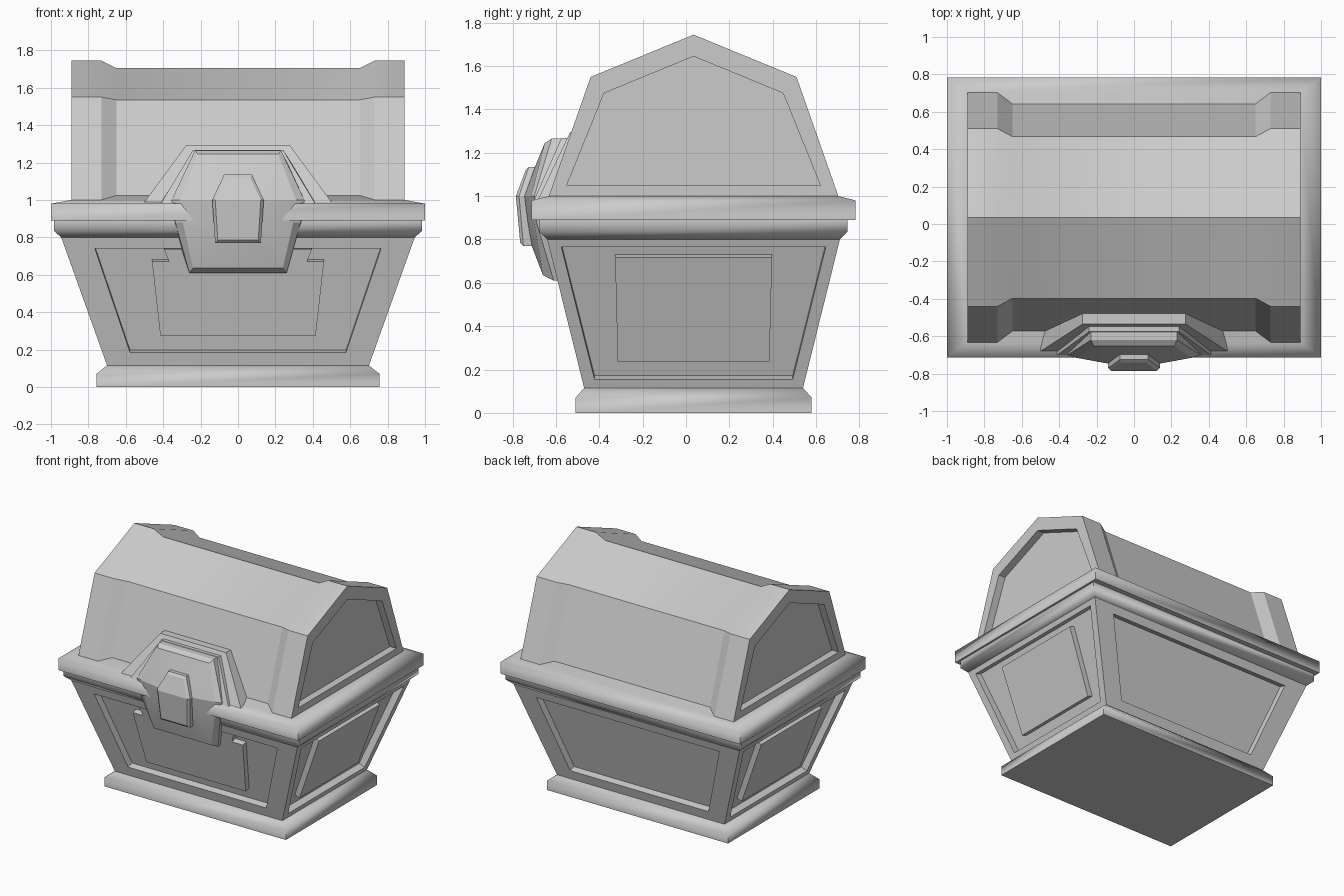
import bpy, bmesh, math
from mathutils import Vector

if "Cube" in bpy.data.objects:
    bpy.data.objects.remove(bpy.data.objects["Cube"], do_unlink=True)

grey = bpy.data.materials.new("plain grey")
grey.use_nodes = True
colour = (0.6, 0.6, 0.6, 1)
grey.diffuse_color = colour
grey.node_tree.nodes["Principled BSDF"].inputs["Base Color"].default_value = colour

MID_Y = 0.035  # chest centre; the lock sticks out further in front


def make(name, bm, y=MID_Y, angle=30):
    bmesh.ops.remove_doubles(bm, verts=bm.verts, dist=0.0005)
    bmesh.ops.recalc_face_normals(bm, faces=bm.faces)
    mesh = bpy.data.meshes.new(name)
    bm.to_mesh(mesh)
    bm.free()
    mesh.materials.append(grey)
    ob = bpy.data.objects.new(name, mesh)
    bpy.context.collection.objects.link(ob)
    ob.location.y = y
    bpy.ops.object.select_all(action="DESELECT")
    ob.select_set(True)
    bpy.context.view_layer.objects.active = ob
    bpy.ops.object.shade_smooth_by_angle(angle=math.radians(angle))
    return ob


def bridge(bm, a, b):
    """Quads between two closed rings of points."""
    n = len(a)
    for i in range(n):
        j = (i + 1) % n
        bm.faces.new([bm.verts.new(p) for p in (a[i], a[j], b[j], b[i])])


def cap(bm, ring):
    bm.faces.new([bm.verts.new(p) for p in ring])


def loft(bm, rings, start=True, end=True):
    for a, b in zip(rings, rings[1:]):
        bridge(bm, a, b)
    if start:
        cap(bm, rings[0])
    if end:
        cap(bm, rings[-1])


def rect(hx, hy, z):
    return [(-hx, -hy, z), (hx, -hy, z), (hx, hy, z), (-hx, hy, z)]


def recessed(bm, outer, inner, floor):
    """Frame, recess walls and recess floor."""
    bridge(bm, outer, inner)
    bridge(bm, inner, floor)
    cap(bm, floor)


# Mouldings: plinth, and the rim between body and lid
bm = bmesh.new()
loft(bm, [rect(.757, .545, 0), rect(.757, .545, .07), rect(.70, .505, .115)])
make("plinth", bm, angle=60)

bm = bmesh.new()
loft(bm, [rect(.945, .675, .80), rect(.985, .71, .835), rect(.985, .71, .89)])
make("lower_rim", bm, angle=60)

bm = bmesh.new()
loft(bm, [rect(1, .748, .89), rect(1, .748, .98), rect(.89, .67, 1.0),
          rect(.83, .59, 1.03)])
make("upper_rim", bm, angle=85)

# Body with a recess in each leaning wall
LOW, HIGH, DEPTH = .115, .80, .05


def wall(axis, sign, u, z, d=0):
    """Point on a leaning wall, moved out by d along its normal."""
    low, grow = ((.70, .245), (.505, .17))[axis]
    t = (z - LOW) / (HIGH - LOW)
    lean = math.atan2(grow, HIGH - LOW)
    out = sign * (low + grow * t + d * math.cos(lean))
    z -= d * math.sin(lean)
    return Vector((out, u, z)) if axis == 0 else Vector((u, out, z))


def panel(axis, sign, corners, d=0):
    """Mirrored outline on a wall from (half width, height) pairs."""
    pts = [(-u, z) for u, z in corners] + [(u, z) for u, z in reversed(corners)]
    return [wall(axis, sign, u, z, d) for u, z in pts]


EDGES = ([(.505, LOW), (.675, HIGH)], [(.70, LOW), (.945, HIGH)])
PANELS = ([(.457, .155), (.61, .765)], [(.577, .185), (.765, .74)])
bm = bmesh.new()
for axis in (0, 1):
    for sign in (-1, 1):
        recessed(bm, panel(axis, sign, EDGES[axis]),
                 panel(axis, sign, PANELS[axis]),
                 panel(axis, sign, PANELS[axis], -DEPTH))
cap(bm, rect(.70, .505, LOW))
cap(bm, rect(.945, .675, HIGH))
make("body", bm)

# Raised plates inside the recesses
SIDE = [(.35, .235), (.362, .715)]
FRONT = [(.415, .27), (.46, .67), (.37, .67), (.395, .735)]
for name, axis, sign, shape in (("left_plate", 0, 1, SIDE),
                                ("right_plate", 0, -1, SIDE),
                                ("front_plate", 1, -1, FRONT)):
    bm = bmesh.new()
    loft(bm, [panel(axis, sign, shape, -DEPTH), panel(axis, sign, shape, -.008)])
    make(name, bm)

# Lid: raised end bands, a sunken middle and recessed gable ends


def gable(x, low, shoulder, top):
    half = [low, shoulder]
    return ([(x, -y, z) for y, z in half] + [(x, 0, top)]
            + [(x, y, z) for y, z in reversed(half)])


def band(x):
    return gable(x, (.668, 1.0), (.475, 1.55), 1.745)


def middle(x):
    return gable(x, (.607, 1.025), (.432, 1.535), 1.705)


def gable_panel(x):
    return gable(x, (.585, 1.05), (.413, 1.475), 1.645)


bm = bmesh.new()
loft(bm, [band(-.89), band(-.73), middle(-.65), middle(.65), band(.73), band(.89)],
     False, False)
for s in (-1, 1):
    recessed(bm, band(s * .89), gable_panel(s * .89), gable_panel(s * .835))
make("lid", bm)

# Lock: each ring is (half width, y, z) triples from top to bottom


def ring(*levels):
    return ([Vector((-w, y, z)) for w, y, z in levels]
            + [Vector((w, y, z)) for w, y, z in reversed(levels)])


def lock_part(name, *rings):
    bm = bmesh.new()
    loft(bm, rings, end=False)
    front, n = rings[-1], len(rings[-1])
    for i in range(n // 2 - 1):  # flat facets above and below the crease
        cap(bm, [front[i], front[i + 1], front[n - 2 - i], front[n - 1 - i]])
    make(name, bm, y=0, angle=20)


lock_part("lock_flange",
          ring((.275, -.44, 1.295), (.5, -.58, .99)),
          ring((.275, -.535, 1.295), (.5, -.68, .99)))
lock_part("lock_flange_step",
          ring((.24, -.50, 1.268), (.42, -.62, .985)),
          ring((.24, -.575, 1.268), (.41, -.70, .985)))
lock_part("lock_body",
          ring((.23, -.50, 1.265), (.36, -.60, 1.0), (.35, -.60, .88), (.26, -.50, .61)),
          ring((.23, -.62, 1.265), (.355, -.70, 1.0), (.335, -.69, .88), (.26, -.61, .61)),
          ring((.215, -.652, 1.245), (.31, -.715, 1.0), (.295, -.70, .88), (.24, -.66, .635)),
          ring((.085, -.695, 1.14), (.145, -.745, 1.0), (.138, -.73, .88), (.13, -.71, .765)))
lock_part("keyhole_plate",
          ring((.075, -.66, 1.135), (.138, -.70, 1.0), (.122, -.67, .77)),
          ring((.075, -.725, 1.135), (.138, -.77, 1.0), (.122, -.75, .77)),
          ring((.065, -.74, 1.12), (.122, -.785, 1.0), (.108, -.765, .785)))
